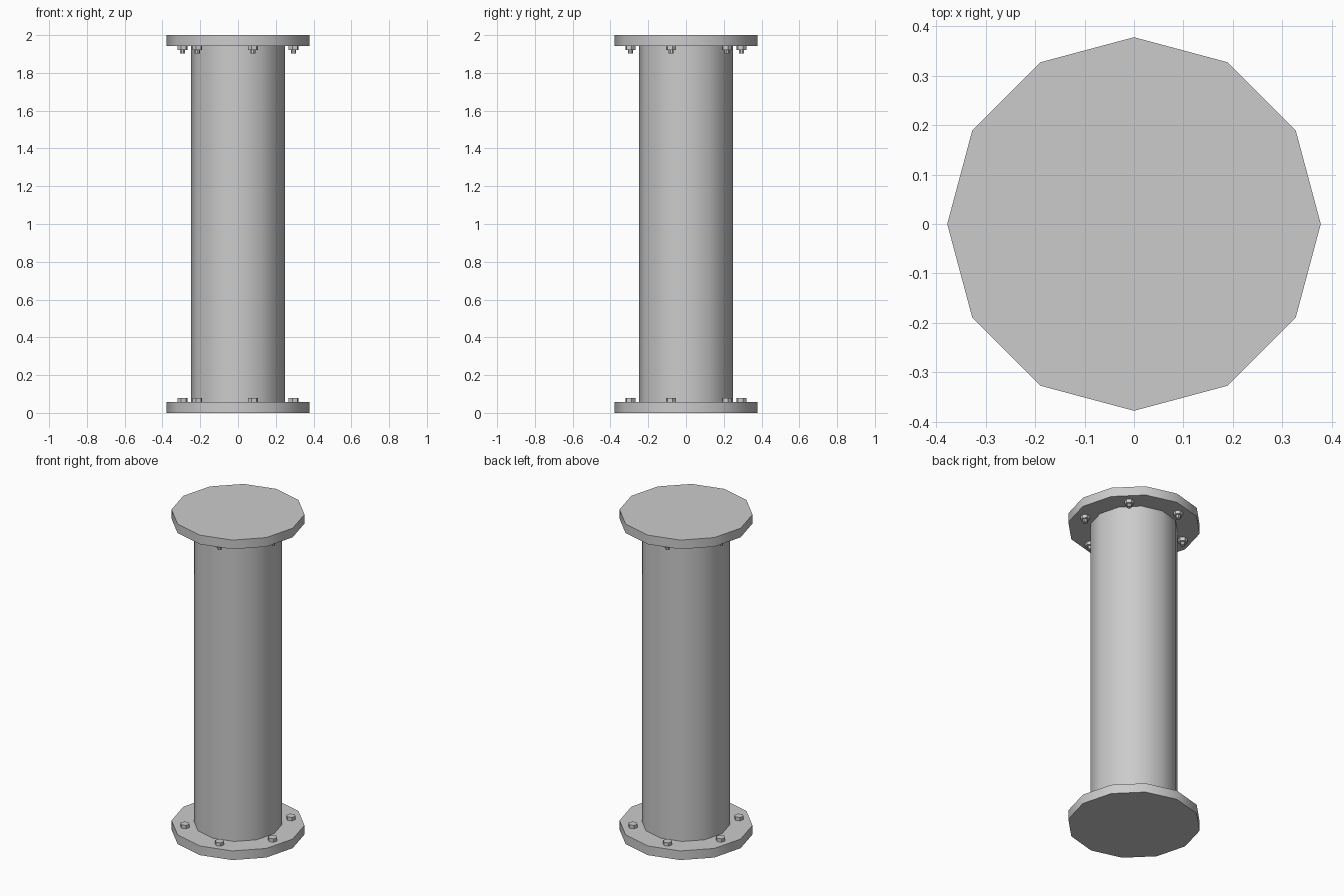
import bpy
import math

if "Cube" in bpy.data.objects:
    bpy.data.objects.remove(bpy.data.objects["Cube"])

SIDES = 12
FLANGE_R, FLANGE_T = 0.378, 0.057
PIPE_R, HEIGHT = 0.25, 2.0
BOLT_CIRCLE = 0.305


def prism(name, sides, radius, z0, z1, x=0.0, y=0.0, spin=0.0, smooth=False):
    """Upright prism with its first corner on +x before spinning."""
    bpy.ops.mesh.primitive_cylinder_add(
        vertices=sides, radius=radius, depth=z1 - z0,
        location=(x, y, (z0 + z1) / 2), rotation=(0, 0, spin))
    obj = bpy.context.object
    obj.name = name
    if smooth:
        bpy.ops.object.shade_smooth_by_angle(angle=math.radians(40))
    return obj


# Pipe and its two end flanges
prism("pipe", SIDES, PIPE_R, FLANGE_T - 0.01, HEIGHT - FLANGE_T + 0.01, smooth=True)
prism("bottom_flange", SIDES, FLANGE_R, 0, FLANGE_T, smooth=True)
prism("top_flange", SIDES, FLANGE_R, HEIGHT - FLANGE_T, HEIGHT, smooth=True)

# Six bolts per flange: heads above the lower one, nuts and studs under the upper one
under = HEIGHT - FLANGE_T
for i in range(6):
    a = math.radians(45 + 60 * i)
    x, y = BOLT_CIRCLE * math.cos(a), BOLT_CIRCLE * math.sin(a)
    prism(f"bolt_head_{i}", 6, 0.027, FLANGE_T - 0.005, FLANGE_T + 0.021, x, y, a)
    prism(f"nut_{i}", 6, 0.027, under - 0.022, under + 0.005, x, y, a)
    prism(f"stud_{i}", 8, 0.014, under - 0.041, under - 0.015, x, y, a, smooth=True)
